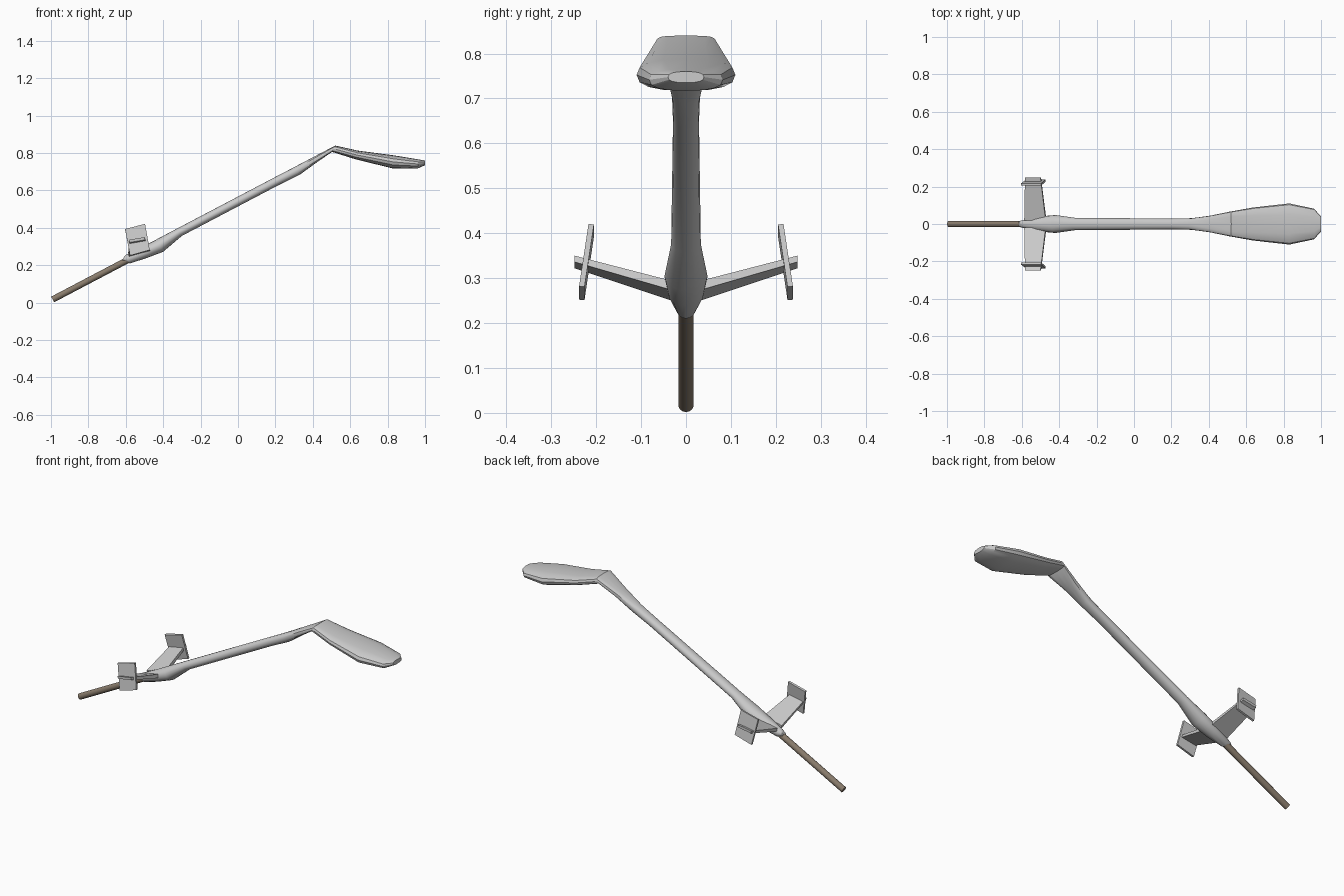
import bpy, bmesh, math
from mathutils import Vector

if "Cube" in bpy.data.objects:
    bpy.data.objects.remove(bpy.data.objects["Cube"])


def finish(name, bm, smooth=True):
    bmesh.ops.recalc_face_normals(bm, faces=bm.faces)
    me = bpy.data.meshes.new(name)
    bm.to_mesh(me)
    bm.free()
    ob = bpy.data.objects.new(name, me)
    bpy.context.collection.objects.link(ob)
    if smooth:
        bpy.ops.object.select_all(action='DESELECT')
        ob.select_set(True)
        bpy.context.view_layer.objects.active = ob
        bpy.ops.object.shade_smooth_by_angle(angle=math.radians(30))
    return ob


def spow(v, p):
    return math.copysign(abs(v) ** p, v)


def loft(name, sections, n=16):
    """Section: top x, top z, bottom x, bottom z, half width, squareness."""
    bm = bmesh.new()
    rings = []
    for tx, tz, bx, bz, hw, sq in sections:
        top, bot = Vector((tx, 0, tz)), Vector((bx, 0, bz))
        mid, half = (top + bot) / 2, (top - bot) / 2
        ring = []
        for i in range(n):
            a = 2 * math.pi * i / n
            side = Vector((0, hw * spow(math.cos(a), 2 / sq), 0))
            ring.append(bm.verts.new(mid + side + half * spow(math.sin(a), 2 / sq)))
        rings.append(ring)
    for a, b in zip(rings, rings[1:]):
        for i in range(n):
            j = (i + 1) % n
            bm.faces.new((a[i], a[j], b[j], b[i]))
    bm.faces.new(rings[0])
    bm.faces.new(rings[-1])
    return finish(name, bm)


def block(name, end_a, end_b):
    """Box between two four-cornered ends, mirrored across y."""
    bm = bmesh.new()
    for s in (1, -1):
        a = [bm.verts.new((x, s * y, z)) for x, y, z in end_a]
        b = [bm.verts.new((x, s * y, z)) for x, y, z in end_b]
        bm.faces.new(a)
        bm.faces.new(b)
        for i in range(4):
            j = (i + 1) % 4
            bm.faces.new((a[i], a[j], b[j], b[i]))
    return finish(name, bm, smooth=False)


# Slanted shaft: bulged socket, slim neck, flared and flattened at the bend
loft("shaft", [
    (-0.609, 0.245, -0.621, 0.221, 0.015, 2),
    (-0.600, 0.256, -0.577, 0.210, 0.022, 2),
    (-0.520, 0.294, -0.490, 0.238, 0.040, 2),
    (-0.440, 0.336, -0.400, 0.272, 0.048, 2),
    (-0.330, 0.394, -0.300, 0.357, 0.033, 2),
    (0.190, 0.667, 0.220, 0.630, 0.029, 2.2),
    (0.290, 0.719, 0.330, 0.684, 0.031, 2.4),
    (0.400, 0.777, 0.420, 0.749, 0.045, 3),
    (0.520, 0.840, 0.503, 0.806, 0.066, 4),
])

# Paddle blade
loft("blade", [
    (0.520, 0.840, 0.503, 0.806, 0.066, 4),
    (0.640, 0.813, 0.630, 0.766, 0.088, 2.8),
    (0.830, 0.788, 0.830, 0.717, 0.110, 2.5),
    (0.965, 0.766, 0.960, 0.717, 0.082, 2.5),
    (1.000, 0.760, 1.000, 0.735, 0.040, 2.5),
])

# Pair of raised wings (trailing bottom, leading bottom, leading top, trailing top)
block("wings",
      [(-0.583, 0.020, 0.246), (-0.468, 0.020, 0.270),
       (-0.473, 0.020, 0.291), (-0.587, 0.020, 0.266)],
      [(-0.580, 0.248, 0.322), (-0.497, 0.248, 0.336),
       (-0.500, 0.248, 0.350), (-0.583, 0.248, 0.336)])

# End plates, leaning inwards at the top
block("wing_end_plates",
      [(-0.604, 0.205, 0.392), (-0.497, 0.205, 0.419),
       (-0.497, 0.217, 0.421), (-0.604, 0.217, 0.394)],
      [(-0.577, 0.226, 0.251), (-0.472, 0.226, 0.281),
       (-0.472, 0.238, 0.282), (-0.577, 0.238, 0.252)])

# Wooden grip rod
start, end = Vector((-0.991, 0, 0.017)), Vector((-0.58, 0, 0.233))
bpy.ops.mesh.primitive_cylinder_add(
    vertices=16, radius=0.017, depth=(end - start).length,
    location=(start + end) / 2,
    rotation=(end - start).to_track_quat('Z', 'Y').to_euler())
rod = bpy.context.object
rod.name = "grip_rod"
bpy.ops.object.shade_smooth_by_angle(angle=math.radians(40))
wood = bpy.data.materials.new("wood")
wood.diffuse_color = (0.25, 0.2, 0.15, 1)
wood.use_nodes = True
wood.node_tree.nodes["Principled BSDF"].inputs["Base Color"].default_value = wood.diffuse_color
rod.data.materials.append(wood)
